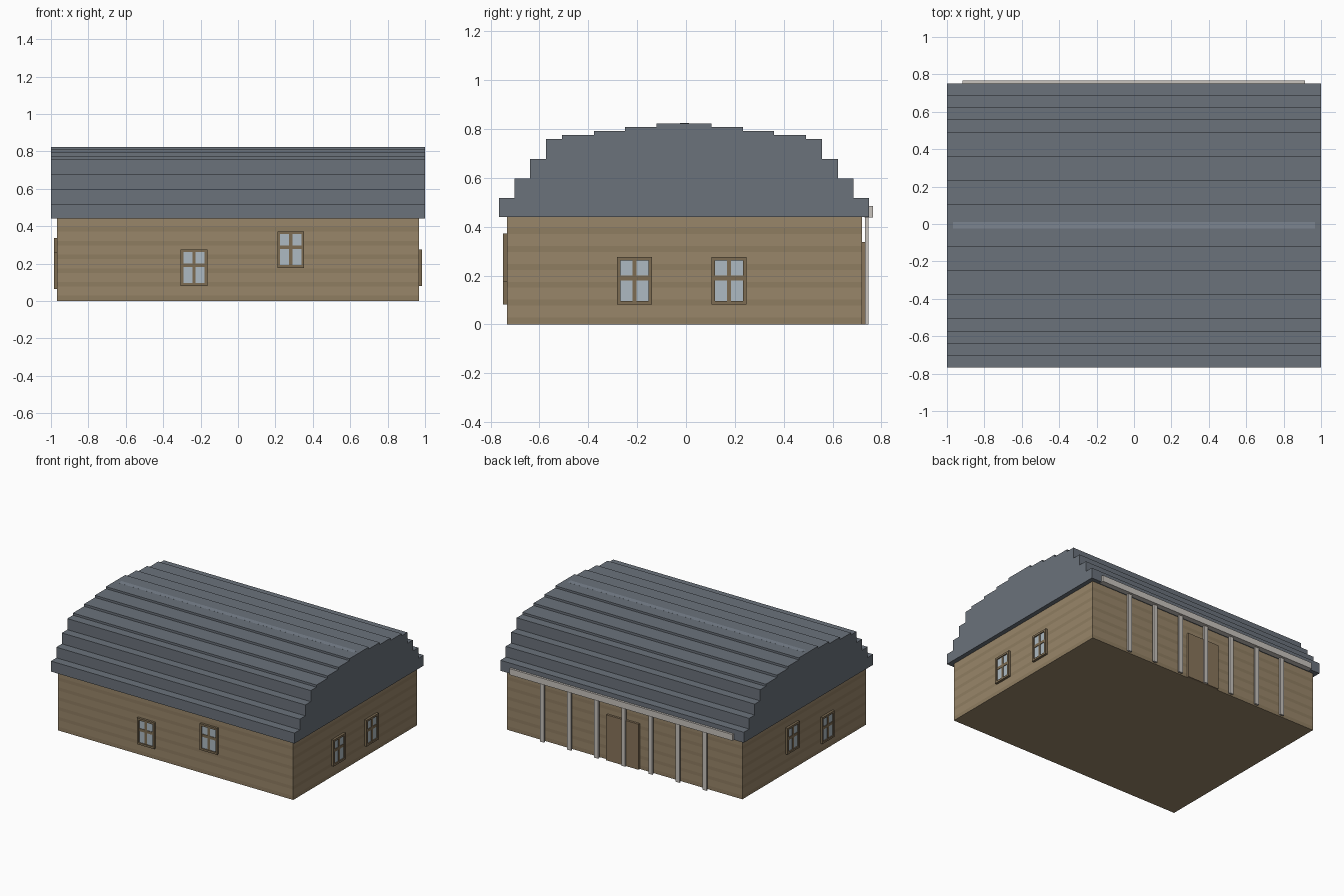
import bpy, bmesh
from mathutils import Vector

if "Cube" in bpy.data.objects:
    bpy.data.objects.remove(bpy.data.objects["Cube"])


def material(name, rgb):
    m = bpy.data.materials.new(name)
    m.diffuse_color = (*rgb, 1)
    m.use_nodes = True
    m.node_tree.nodes["Principled BSDF"].inputs["Base Color"].default_value = m.diffuse_color
    return m


ROOF = material("slate", (0.145, 0.168, 0.198))
RIDGE = material("ridge_slate", (0.20, 0.235, 0.28))
WALL = material("timber", (0.315, 0.238, 0.142))
BAND = material("timber_dark", (0.275, 0.205, 0.12))
FRAME = material("frame_wood", (0.205, 0.15, 0.085))
GLASS = material("glass", (0.42, 0.49, 0.54))
DOOR = material("door_wood", (0.25, 0.178, 0.105))
POST = material("post_stone", (0.58, 0.55, 0.51))


def finish(name, bm, *mats):
    bmesh.ops.recalc_face_normals(bm, faces=bm.faces)
    me = bpy.data.meshes.new(name)
    bm.to_mesh(me)
    bm.free()
    ob = bpy.data.objects.new(name, me)
    bpy.context.collection.objects.link(ob)
    for m in mats:
        me.materials.append(m)
    return ob


def add_box(bm, span):
    for v in bmesh.ops.create_cube(bm, size=1)["verts"]:
        v.co = Vector([(a + b) / 2 + c * (b - a) for c, (a, b) in zip(v.co, span)])


def boxes(name, spans, mat):
    """One object from boxes given as ((x0, x1), (y0, y1), (z0, z1))."""
    bm = bmesh.new()
    for span in spans:
        add_box(bm, span)
    return finish(name, bm, mat)


X, Y0, Y1, H = 0.967, -0.733, 0.72, 0.44

# Flat walls cut into alternating timber courses
bm = bmesh.new()
add_box(bm, ((-X, X), (Y0, Y1), (0, H)))
COURSE = H / 6
for i in range(6):
    for z in (i * COURSE + 0.004, i * COURSE + 0.028):
        bmesh.ops.bisect_plane(bm, geom=bm.verts[:] + bm.edges[:] + bm.faces[:],
                               plane_co=(0, 0, z), plane_no=(0, 0, 1))
for f in bm.faces:
    z = f.calc_center_median().z % COURSE
    f.material_index = int(abs(f.normal.z) < 0.5 and 0.004 < z < 0.028)
finish("walls", bm, WALL, BAND)

# Stepped barrel roof: half profile of (half width, step top), mirrored and extruded
steps = [(0.758, 0.518), (0.695, 0.597), (0.63, 0.678), (0.566, 0.76),
         (0.5, 0.776), (0.369, 0.793), (0.242, 0.809), (0.113, 0.824)]
yc = -0.008
half, z = [], H
for w, top in steps:
    half += [(w, z), (w, top)]
    z = top
profile = half + [(-w, h) for w, h in reversed(half)]
bm = bmesh.new()
face = bm.faces.new([bm.verts.new((-1, yc + w, h)) for w, h in profile])
ext = bmesh.ops.extrude_face_region(bm, geom=[face])["geom"]
bmesh.ops.translate(bm, vec=(2, 0, 0),
                    verts=[g for g in ext if isinstance(g, bmesh.types.BMVert)])
finish("roof", bm, ROOF)
boxes("ridge_strip", [((-X, X), (-0.024, 0.012), (0.80, 0.8243))], RIDGE)


# Four-pane windows on any wall
def window(name, axis, wall, sign, u, z0, w=0.143, h=0.195):
    def part(ua, ub, za, zb, depth):
        d = tuple(sorted((wall - sign * 0.005, wall + sign * depth)))
        s = (u + ua, u + ub)
        return (s, d, (z0 + za, z0 + zb)) if axis == "y" else (d, s, (z0 + za, z0 + zb))
    r, t, m = w / 2, 0.015, 0.009
    boxes(name + "_frame", [
        part(-r, -r + t, 0, h, 0.017), part(r - t, r, 0, h, 0.017),
        part(-r + t, r - t, 0, t, 0.017), part(-r + t, r - t, h - t, h, 0.017),
        part(-m, m, t, h - t, 0.013),
        part(-r + t, -m, 0.1, 0.12, 0.013), part(m, r - t, 0.1, 0.12, 0.013)], FRAME)
    boxes(name + "_glass", [part(-r + t, r - t, t, h - t, 0.009)], GLASS)


window("front_window_left", "y", Y0, -1, -0.235, 0.081)
window("front_window_right", "y", Y0, -1, 0.282, 0.177)
window("right_window_front", "x", X, 1, -0.211, 0.081)
window("right_window_back", "x", X, 1, 0.176, 0.081)
window("left_window_front", "x", -X, -1, -0.267, 0.065)
window("left_window_back", "x", -X, -1, 0.141, 0.142)

# Back door, porch posts and eaves beam
boxes("back_door", [((-0.125, 0.14), (Y1 - 0.005, 0.736), (0, 0.338))], DOOR)
for i in range(-3, 4):
    x = i * 0.2225 - 0.008
    boxes(f"back_post_{i + 4}", [((x - 0.016, x + 0.016), (0.734, 0.748), (0, H + 0.01))], POST)
boxes("eaves_beam", [((-0.918, 0.915), (0.731, 0.766), (H - 0.001, 0.485))], POST)
